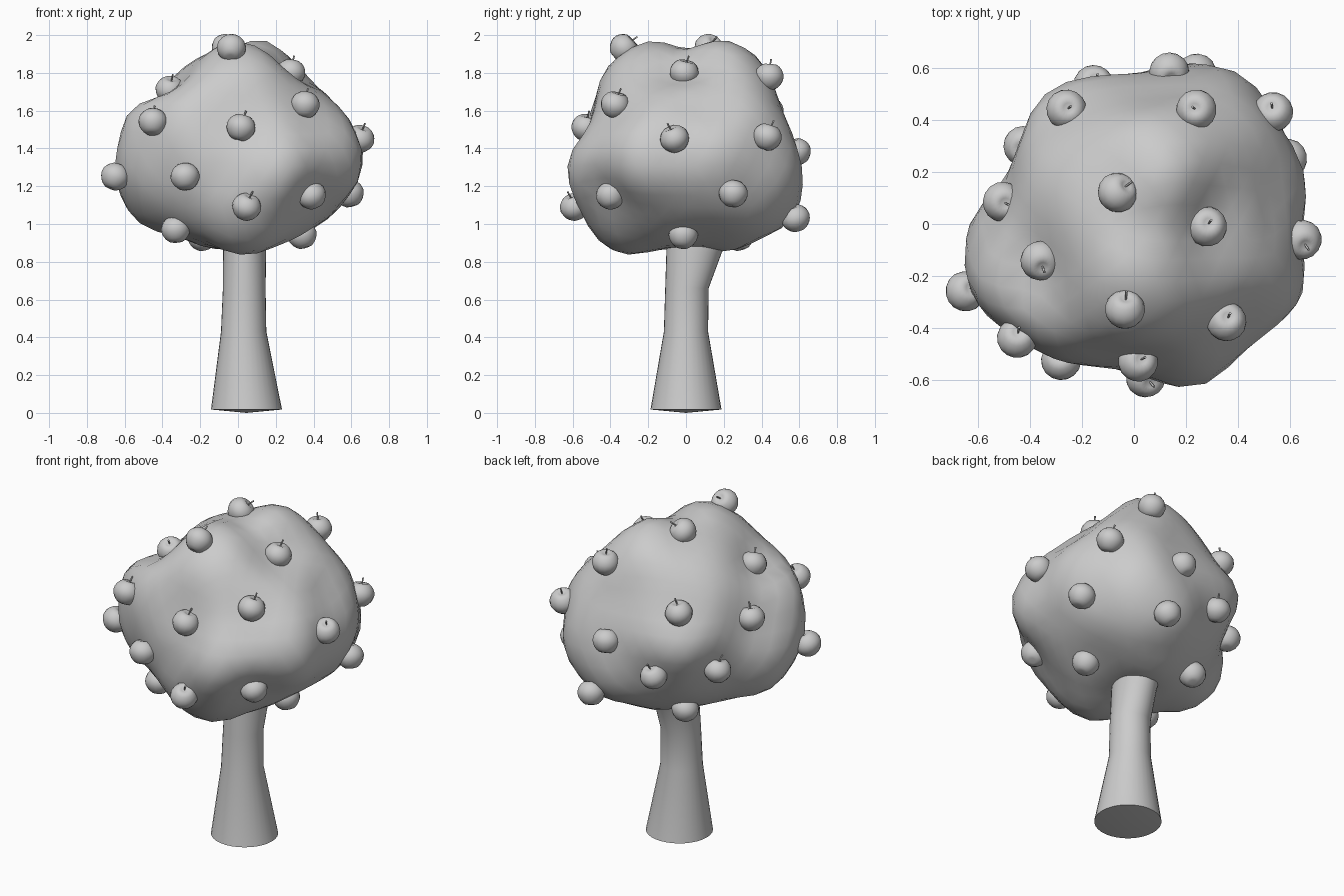
import bpy, bmesh, math, random
from mathutils import Vector, Matrix

random.seed(4)
cube = bpy.data.objects.get("Cube")
if cube:
    bpy.data.objects.remove(cube)

# One flat colour for the whole model
grey = bpy.data.materials.new("plain grey")
grey.use_nodes = True
colour = (0.6, 0.6, 0.6, 1)
grey.diffuse_color = colour
grey.node_tree.nodes["Principled BSDF"].inputs["Base Color"].default_value = colour


def to_mesh(bm, name):
    bmesh.ops.recalc_face_normals(bm, faces=bm.faces)
    mesh = bpy.data.meshes.new(name)
    bm.to_mesh(mesh)
    bm.free()
    mesh.materials.append(grey)
    return mesh


def place(mesh, name, matrix=None):
    obj = bpy.data.objects.new(name, mesh)
    bpy.context.collection.objects.link(obj)
    if matrix:
        obj.matrix_world = matrix
    return obj


def smooth(obj, angle):
    bpy.ops.object.select_all(action="DESELECT")
    obj.select_set(True)
    bpy.context.view_layer.objects.active = obj
    bpy.ops.object.shade_smooth_by_angle(angle=math.radians(angle))


# Fruit centres, scattered over the crown
fruit_spots = [
    (-.035, -.33, 1.93), (-.065, .12, 1.93), (.28, -.01, 1.8), (.24, .44, 1.78),
    (-.36, -.14, 1.71), (-.45, -.44, 1.54), (.535, .43, 1.46), (-.26, .44, 1.6),
    (-.505, .085, 1.5), (.135, .585, 1.38), (-.155, .535, 1.22), (-.425, .3, 1.24),
    (.24, .58, 1.03), (-.65, -.26, 1.25), (-.19, .28, .93), (.355, -.375, 1.63),
    (.015, -.53, 1.51), (.045, -.59, 1.09), (-.28, -.525, 1.25), (.39, -.4, 1.15),
    (.645, -.06, 1.45), (.59, .25, 1.16), (.34, -.015, .94), (-.33, -.3, .97),
]

# Lumps and hollows of the crown between the fruit
lumps = [
    (.12, .2, 2.0), (-.05, -.22, 1.98), (.05, 0, 1.92), (.14, .33, 1.93),
    (.05, -.46, .89), (.25, -.64, 1.22), (.66, -.31, 1.33), (.67, .2, 1.34),
    (-.59, -.3, 1.58), (-.66, -.14, 1.28), (.3, .64, 1.26), (.05, .35, .89),
    (.05, 0, .87), (.5, 0, 1.04), (-.57, -.2, 1.08), (-.32, .54, 1.4),
    (.45, .56, 1.22), (.49, .05, 1.66), (-.2, -.1, 1.88), (-.05, -.56, 1.3),
    (.35, -.2, .95), (-.2, -.1, .89), (.53, -.41, 1.32), (.05, .5, 1.62),
]

# Crown: a faceted ball whose radius blends between the known surface points
centre = Vector((.02, 0, 1.4))
guides = []
for spots, inset in ((fruit_spots, .012), (lumps, 0)):
    for spot in spots:
        offset = Vector(spot) - centre
        guides.append((offset.normalized(), offset.length - inset))

bm = bmesh.new()
bmesh.ops.create_icosphere(bm, subdivisions=4, radius=1)
for v in bm.verts:
    direction = v.co.normalized()
    total = weighted = 0
    for guide, radius in guides:
        w = 1 / ((direction - guide).length_squared + .012) ** 2.5
        total += w
        weighted += w * radius
    v.co = centre + direction * (weighted / total)
for _ in range(2):
    bmesh.ops.smooth_vert(bm, verts=bm.verts, factor=.5,
                          use_axis_x=True, use_axis_y=True, use_axis_z=True)
smooth(place(to_mesh(bm, "crown"), "crown"), 60)

# Trunk: flared foot, widening backwards into the crown (x, y, z, radius x, radius y)
sections = [(.045, 0, .018, .188, .188), (.03, 0, .43, .12, .117), (.033, .005, .66, .113, .115),
            (.035, .043, .85, .114, .147), (.035, .08, 1, .114, .18)]
sides = 32
bm = bmesh.new()
rings = []
for x, y, z, rx, ry in sections:
    ring = []
    for i in range(sides):
        a = math.tau * i / sides
        ring.append(bm.verts.new((x + rx * math.cos(a), y + ry * math.sin(a), z)))
    rings.append(ring)
foot = bm.verts.new((.045, 0, 0))
for i in range(sides):
    j = (i + 1) % sides
    for low, high in zip(rings, rings[1:]):
        bm.faces.new((low[i], low[j], high[j], high[i]))
    bm.faces.new((rings[0][j], rings[0][i], foot))
bm.faces.new(rings[-1])
smooth(place(to_mesh(bm, "trunk"), "trunk"), 40)

# Fruit: a dimpled ball, narrower below, with a thin short stem
bm = bmesh.new()
bmesh.ops.create_uvsphere(bm, u_segments=16, v_segments=12, radius=.078)
for v in bm.verts:
    spread = math.hypot(v.co.x, v.co.y) / .078
    dent = .02 if v.co.z > 0 else .008
    v.co.z *= .95
    v.co.z -= math.copysign(dent * max(0, 1 - spread / .5), v.co.z)
    taper = 1 + 1.2 * min(v.co.z, 0)
    v.co.x *= taper
    v.co.y *= taper
bmesh.ops.create_cone(bm, segments=8, radius1=.003, radius2=.005, depth=.045, cap_ends=True,
                      matrix=Matrix.Translation((.003, 0, .072)) @ Matrix.Rotation(.15, 4, "Y"))
fruit_mesh = to_mesh(bm, "fruit")
for number, spot in enumerate(fruit_spots):
    tilt = .8 if spot[2] > 1.9 else random.uniform(.1, .5)
    turn = Matrix.Rotation(random.uniform(0, math.tau), 4, "Z")
    matrix = Matrix.Translation(spot) @ turn @ Matrix.Rotation(tilt, 4, "Y")
    fruit = place(fruit_mesh, f"fruit_{number + 1}", matrix)
smooth(fruit, 60)
